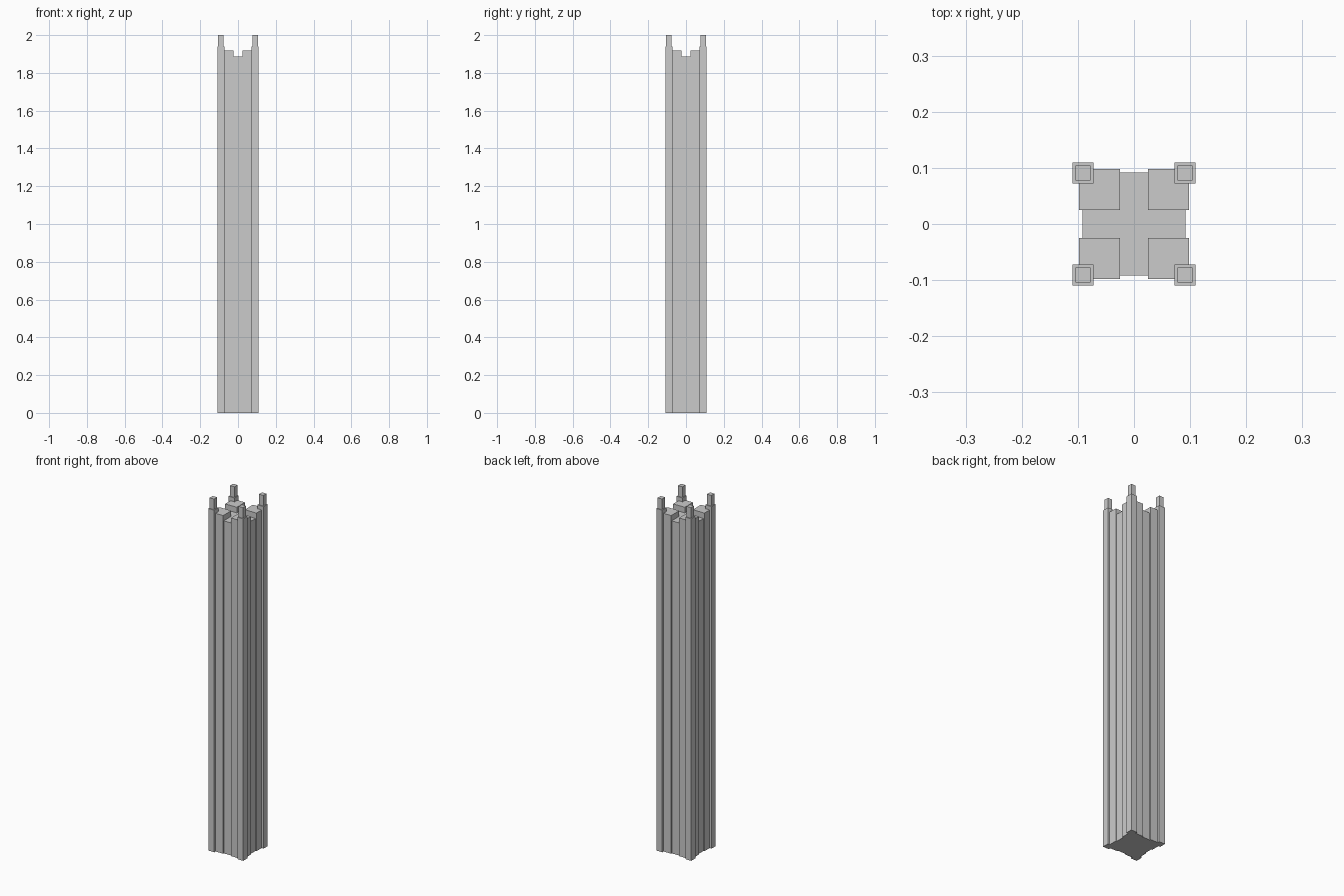
import bpy

if "Cube" in bpy.data.objects:
    bpy.data.objects.remove(bpy.data.objects["Cube"])


def box(name, x, y, half, z0, z1):
    bpy.ops.mesh.primitive_cube_add(size=1, location=(x, y, (z0 + z1) / 2))
    ob = bpy.context.object
    ob.name = name
    ob.scale = (half * 2, half * 2, z1 - z0)
    bpy.ops.object.transform_apply(location=False, rotation=False, scale=True)
    return ob


# Central shaft of the tower
box("tower_core", 0, 0, 0.092, 0, 1.886)

for sx, side in ((-1, "left"), (1, "right")):
    for sy, end in ((-1, "front"), (1, "back")):
        tag = f"{end}_{side}"
        # Quadrant block, slightly proud of the core
        box("quadrant_block_" + tag, sx * 0.0615, sy * 0.0615, 0.0365, 0, 1.918)
        # Corner pier and the pinnacle on top of it
        box("corner_pier_" + tag, sx * 0.091, sy * 0.091, 0.0187, 0, 1.94)
        box("pinnacle_" + tag, sx * 0.091, sy * 0.091, 0.0137, 1.94, 2.0)
